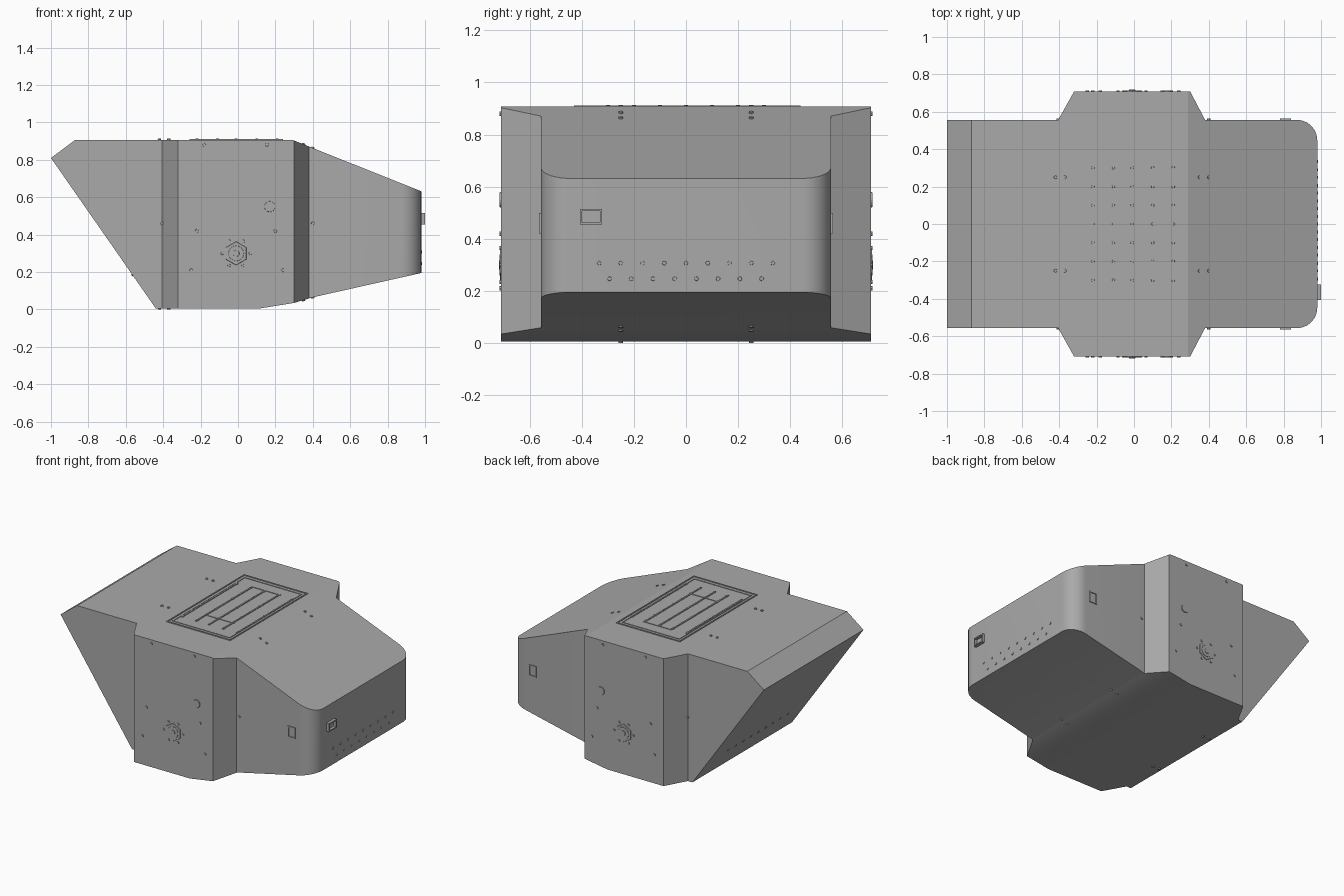
import bpy, bmesh, math
from mathutils import Vector

cube = bpy.data.objects.get("Cube")
if cube:
    bpy.data.objects.remove(cube, do_unlink=True)

grey = bpy.data.materials.new("hull_grey")
grey.use_nodes = True
grey.diffuse_color = (0.4, 0.4, 0.4, 1)
grey.node_tree.nodes["Principled BSDF"].inputs["Base Color"].default_value = (0.4, 0.4, 0.4, 1)


def finish(name, bm):
    bmesh.ops.recalc_face_normals(bm, faces=bm.faces)
    mesh = bpy.data.meshes.new(name)
    bm.to_mesh(mesh)
    bm.free()
    mesh.materials.append(grey)
    ob = bpy.data.objects.new(name, mesh)
    bpy.context.collection.objects.link(ob)
    return ob


def prism(name, points, extrude):
    """Closed outline pushed along a vector."""
    bm = bmesh.new()
    face = bm.faces.new([bm.verts.new(p) for p in points])
    out = bmesh.ops.extrude_face_region(bm, geom=[face])
    moved = [v for v in out["geom"] if isinstance(v, bmesh.types.BMVert)]
    bmesh.ops.translate(bm, verts=moved, vec=extrude)
    return finish(name, bm)


def placed(bm, name, loc, normal):
    """Turn a part built along +z to the surface normal."""
    q = Vector(normal).to_track_quat("Z", "Y")
    bm.transform(q.to_matrix().to_4x4())
    bmesh.ops.translate(bm, verts=bm.verts, vec=loc)
    return finish(name, bm)


def disc(name, loc, normal, r=0.01, h=0.012, sides=8, top=0.85):
    bm = bmesh.new()
    bmesh.ops.create_cone(bm, cap_ends=True, segments=sides,
                          radius1=r, radius2=r * top, depth=h)
    return placed(bm, name, loc, normal)


def box(name, loc, size):
    bm = bmesh.new()
    bmesh.ops.create_cube(bm, size=1)
    bmesh.ops.scale(bm, verts=bm.verts, vec=size)
    bmesh.ops.translate(bm, verts=bm.verts, vec=loc)
    return finish(name, bm)


def frame(name, loc, w, h, axis, bar=0.008, depth=0.012):
    """Rectangular rim of four bars, facing the given axis."""
    u, v = [i for i in range(3) if i != axis]
    for along, across, length, gap in ((u, v, w, h), (v, u, h, w)):
        for s in (-1, 1):
            p, size = list(loc), [depth] * 3
            p[across] += s * (gap - bar) / 2
            size[along], size[across] = length, bar
            box(name, p, size)


# Hull: side profile intersected with the plan outline
side = [(-1, 0.81), (-0.87, 0.907), (0.29, 0.907), (0.98, 0.632), (0.98, 0.195),
        (0.4, 0.065), (0.3, 0.035), (0.12, 0.006), (-0.44, 0.006)]
half = [(-1.1, 0.557), (-0.405, 0.557), (-0.32, 0.709), (0.3, 0.709), (0.38, 0.557)]
R = 0.11
half += [(0.87 + R * math.sin(a), 0.447 + R * math.cos(a))
         for a in (math.radians(d) for d in range(0, 91, 10))]
plan = half + [(x, -y) for x, y in reversed(half)]
hull = prism("hull", [(x, -1, z) for x, z in side], (0, 2, 0))
cutter = prism("plan_cutter", [(x, y, -0.5) for x, y in plan], (0, 0, 2))
cutter.hide_render = True
mod = hull.modifiers.new("plan", "BOOLEAN")
mod.operation, mod.object, mod.solver = "INTERSECT", cutter, "EXACT"
bpy.context.view_layer.objects.active = hull
hull.select_set(True)
bpy.ops.object.modifier_apply(modifier="plan")
bpy.data.objects.remove(cutter, do_unlink=True)
bpy.ops.object.shade_smooth_by_angle(angle=math.radians(20))

# Roof hatch with rim and ribs
frame("hatch_rim", (-0.01, 0.005, 0.907), 0.5, 0.87, 2, 0.008, 0.01)
frame("hatch_inner_rim", (-0.01, 0.005, 0.907), 0.45, 0.81, 2, 0.006, 0.008)
for x in (-0.22, -0.11, -0.01, 0.1, 0.21):
    box("hatch_rib", (x, 0, 0.907), (0.01, 0.63, 0.01))
    for y in (-0.3, -0.2, -0.1, 0, 0.1, 0.2, 0.3):
        disc("rib_bolt", (x, y, 0.909), (0, 0, 1), 0.009, 0.008)
for y in (-0.2, 0.32):
    box("hatch_crossbar", (0, y, 0.907), (0.22, 0.008, 0.008))

for s in (-1, 1):
    out = (0, s, 0)
    # Roof, nose slope and belly bolts
    for x in (-0.42, -0.37):
        disc("roof_bolt", (x, s * 0.25, 0.907), (0, 0, 1))
        disc("belly_bolt", (x, s * 0.25, 0.006), (0, 0, -1))
    for x in (0.35, 0.4):
        disc("slope_bolt", (x, s * 0.25, 0.907 - (x - 0.29) * 0.4), (0.37, 0, 0.93))
        disc("belly_bolt", (x, s * 0.25, 0.05 + (x - 0.35) * 0.3), (0.28, 0, -0.96))
    # Side bolts
    for x, z in ((-0.18, 0.88), (0.155, 0.88), (-0.22, 0.42), (0.2, 0.42),
                 (-0.25, 0.21), (0.24, 0.21)):
        disc("side_bolt", (x, s * 0.709, z), out)
    for x in (-0.405, 0.4):
        disc("corner_bolt", (x, s * 0.557, 0.46), out)
    # Round port and hub fitting
    disc("side_port", (0.17, s * 0.709, 0.55), out, 0.03, 0.012, 16, 0.95)
    disc("hub_flange", (-0.01, s * 0.709, 0.3), out, 0.065, 0.008, 6, 0.95)
    disc("hub_ring", (-0.01, s * 0.709, 0.3), out, 0.045, 0.012, 16, 0.9)
    disc("hub_cap", (-0.01, s * 0.71, 0.3), out, 0.02, 0.016, 10)
    for k in range(6):
        a = k * math.pi / 3
        disc("hub_bolt", (-0.01 + 0.075 * math.cos(a), s * 0.709,
                          0.3 + 0.075 * math.sin(a)), out, 0.009)
    # Small vent on the flank
    frame("flank_vent", (0.81, s * 0.557, 0.46), 0.06, 0.08, 1)

# Nose bolt rows and square socket
for k in range(-4, 5):
    disc("nose_bolt", (0.98, k / 12, 0.307), (1, 0, 0), 0.009, 0.008)
for k in range(-4, 4):
    disc("nose_bolt", (0.98, k / 12 + 0.04, 0.247), (1, 0, 0), 0.009, 0.008)
frame("nose_socket", (0.985, -0.365, 0.485), 0.085, 0.06, 0, 0.008, 0.03)

# Bolt row across the raked end
for k in range(-4, 5):
    disc("rake_bolt", (-0.565, k / 12, 0.185), (-0.82, 0, -0.57), 0.009, 0.008)
